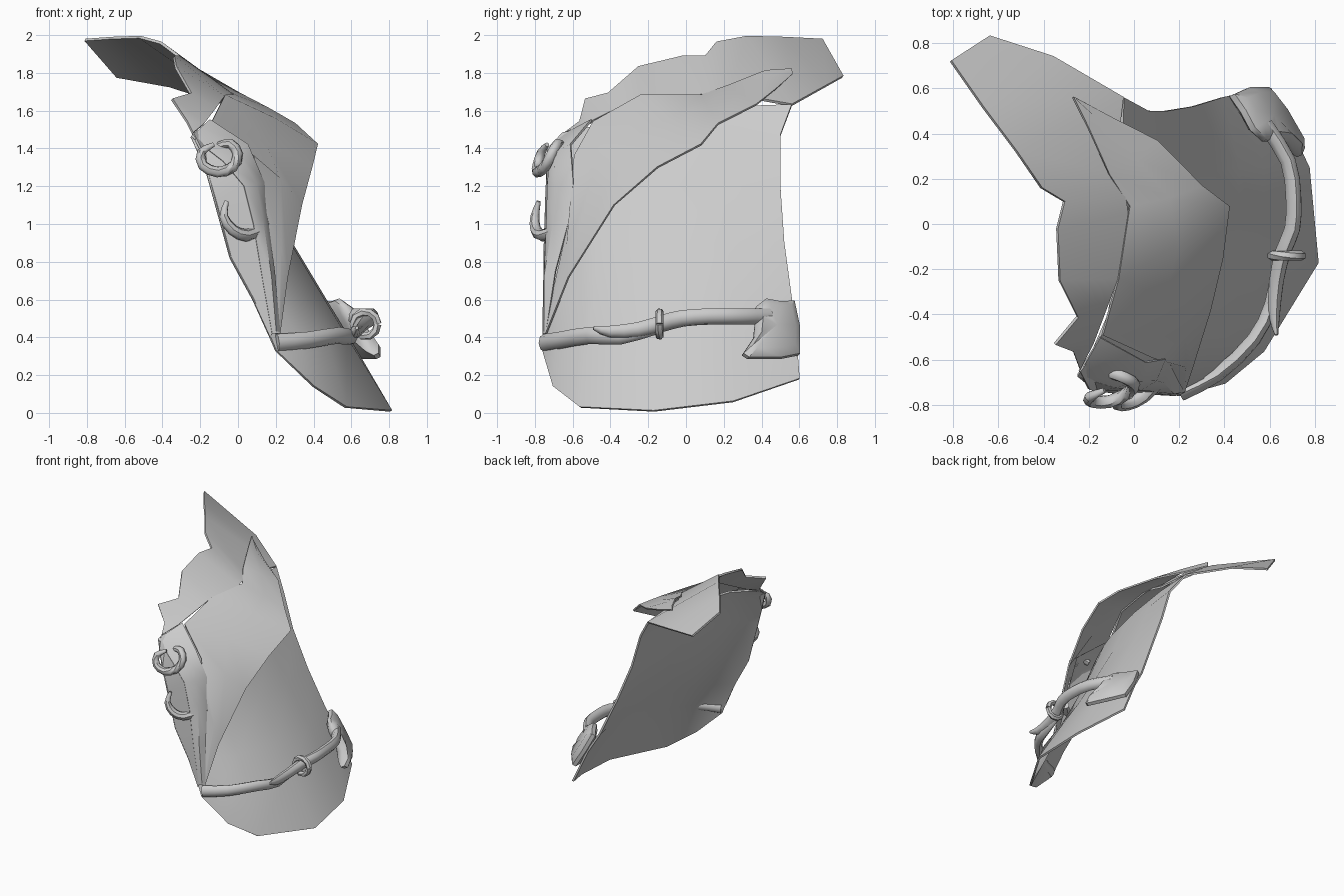
import bpy, bmesh, math
from mathutils import Vector

if "Cube" in bpy.data.objects:
    bpy.data.objects.remove(bpy.data.objects["Cube"])

grey = bpy.data.materials.new("plain_grey")
grey.diffuse_color = (0.6, 0.6, 0.6, 1)
grey.use_nodes = True
grey.node_tree.nodes["Principled BSDF"].inputs["Base Color"].default_value = grey.diffuse_color


def finish(name, bm, thick=0, angle=45):
    """Turn a bmesh into a named object, thicken it and shade it."""
    me = bpy.data.meshes.new(name)
    bm.to_mesh(me)
    bm.free()
    ob = bpy.data.objects.new(name, me)
    bpy.context.collection.objects.link(ob)
    ob.data.materials.append(grey)
    bpy.ops.object.select_all(action='DESELECT')
    ob.select_set(True)
    bpy.context.view_layer.objects.active = ob
    if thick:
        mod = ob.modifiers.new("thickness", 'SOLIDIFY')
        mod.thickness, mod.offset = thick, 0
        bpy.ops.object.modifier_apply(modifier=mod.name)
    bpy.ops.object.shade_smooth_by_angle(angle=math.radians(angle))
    return ob


def sheet(name, rows, thick=0.015):
    """Panel lofted through rows of points, given some thickness."""
    bm = bmesh.new()
    grid = [[bm.verts.new(p) for p in r] for r in rows]
    for a, b in zip(grid, grid[1:]):
        for i in range(len(a) - 1):
            bm.faces.new((a[i], a[i + 1], b[i + 1], b[i]))
    bmesh.ops.remove_doubles(bm, verts=bm.verts, dist=0.001)
    bmesh.ops.recalc_face_normals(bm, faces=bm.faces)
    return finish(name, bm, thick)


def between(a, b, bulge, direction):
    """Middle row of a panel, pushed out along a direction."""
    d = Vector(direction).normalized() * bulge
    out = [(Vector(p) + Vector(q)) / 2 + d for p, q in zip(a, b)]
    out[0] -= d
    out[-1] -= d
    return out


def smooth_path(pts, steps):
    """Catmull-Rom resampling of (x, y, z, radius) points."""
    p = [Vector(q) for q in pts]
    p = [2 * p[0] - p[1]] + p + [2 * p[-1] - p[-2]]
    out = []
    for i in range(1, len(p) - 2):
        a, b, c, d = p[i - 1:i + 3]
        for k in range(steps):
            t = k / steps
            out.append(0.5 * (2 * b + (c - a) * t + (2 * a - 5 * b + 4 * c - d) * t * t + (3 * b - a - 3 * c + d) * t ** 3))
    return out + [p[-2]]


def tube(name, pts, radii, sides=8, flat=1.0, steps=2):
    """Tapered bar swept along a path; flat < 1 thins it sideways."""
    path = smooth_path([(*p, r) for p, r in zip(pts, radii)], steps)
    pos = [q.to_3d() for q in path]
    bm = bmesh.new()
    rings = []
    for i, p in enumerate(pos):
        t = (pos[min(i + 1, len(pos) - 1)] - pos[max(i - 1, 0)]).normalized()
        side = t.cross(Vector((0.3, 0.1, 1)) if flat < 1 else Vector((0.5, 0.8, 0.3))).normalized()
        up = side.cross(t).normalized()
        rings.append([bm.verts.new(p + path[i][3] * (side * flat * math.cos(a) + up * math.sin(a)))
                      for a in [2 * math.pi * k / sides for k in range(sides)]])
    for a, b in zip(rings, rings[1:]):
        for k in range(sides):
            bm.faces.new((a[k], a[(k + 1) % sides], b[(k + 1) % sides], b[k]))
    bm.faces.new(rings[0])
    bm.faces.new(rings[-1])
    bmesh.ops.recalc_face_normals(bm, faces=bm.faces)
    return finish(name, bm)


# Main side panel, hem to neckline, front edge to back edge
sheet("coat_panel", [
    [(.2, -.755, .33), (.4, -.7, .14), (.57, -.56, .03), (.81, -.17, 0.01), (.77, .25, .06), (.6, .6, .18)],
    [(.17, -.75, .4), (.31, -.68, .4), (.46, -.52, .4), (.57, -.15, .4), (.57, .25, .42), (.48, .58, .45)],
    [(.08, -.75, .6), (.2, -.66, .6), (.33, -.48, .6), (.45, -.12, .6), (.46, .25, .6), (.39, .56, .6)],
    [(-.04, -.75, .82), (.06, -.65, .88), (.17, -.47, .9), (.27, -.12, .9), (.28, .22, .9), (.26, .52, .9)],
    [(-.13, -.74, 1.15), (-.05, -.63, 1.2), (.03, -.45, 1.2), (.1, -.12, 1.2), (.12, .2, 1.2), (.14, .5, 1.2)],
    [(-.2, -.73, 1.4), (-.13, -.6, 1.42), (-.06, -.42, 1.44), (-.01, -.12, 1.46), (.01, .2, 1.48), (.06, .5, 1.47)],
    [(-.24, -.65, 1.48), (-.18, -.56, 1.5), (-.11, -.4, 1.53), (-.06, -.06, 1.57), (-.06, .25, 1.62), (-.05, .56, 1.63)],
])

# Standing collar that sweeps back to a point
sheet("collar", [
    [(-.24, -.64, 1.48), (-.18, -.52, 1.53), (-.12, -.36, 1.61), (-.075, -.24, 1.672), (-.03, .05, 1.675),
     (-.04, .12, 1.69), (-.09, .22, 1.69), (-.05, .56, 1.63), (-.36, .74, 1.73), (-.64, .83, 1.78)],
    [(-.27, -.56, 1.54), (-.35, -.53, 1.66), (-.25, -.41, 1.69), (-.33, -.25, 1.83), (-.34, -.02, 1.885),
     (-.31, .1, 1.885), (-.41, .16, 1.96), (-.52, .32, 1.99), (-.67, .52, 1.985), (-.81, .72, 1.975)],
])

# Wide folded lapel
inner = [(.2, -.75, .42), (.16, -.62, 1.0), (.08, -.59, 1.36), (-.14, -.49, 1.54), (-.07, -.24, 1.68),
         (-.02, .08, 1.68), (-.11, .22, 1.73), (-.2, .42, 1.81), (-.27, .56, 1.82)]
outer = [(.22, -.74, .42), (.26, -.62, .72), (.335, -.38, 1.1), (.39, -.15, 1.3), (.42, .08, 1.42),
         (.3, .17, 1.53), (.1, .37, 1.63), (-.1, .47, 1.71), (-.27, .56, 1.79)]
sheet("lapel", [outer, between(inner, outer, .02, (1, -.6, .5)), inner], .012)

# Rounded facing down the front opening
edge = [(.18, -.755, .42), (.13, -.75, .7), (.08, -.735, 1.0), (.03, -.73, 1.2), (-.08, -.72, 1.33), (-.25, -.67, 1.46)]
fold = [(.22, -.74, .42), (.19, -.69, .75), (.15, -.61, 1.05), (.135, -.595, 1.22), (.05, -.61, 1.42), (-.15, -.5, 1.55)]
sheet("front_facing", [fold, between(edge, fold, .03, (.5, -1, 0)), edge], .012)
# Web between the front edge and the facing
sheet("front_edge_web", [edge, [(.17, -.755, .4), (.08, -.75, .6), (-.04, -.75, .82), (-.12, -.74, 1.1),
                                (-.17, -.735, 1.28), (-.24, -.67, 1.46)]], .01)

# Curled hooks on the front edge
tube("upper_hook", [(-.1, -.66, 1.41), (-.04, -.68, 1.425), (0, -.71, 1.37), (-.03, -.75, 1.3), (-.11, -.785, 1.275),
                    (-.185, -.785, 1.31), (-.195, -.765, 1.38), (-.13, -.735, 1.42)],
     [.025, .027, .028, .03, .03, .028, .024, .012])
tube("lower_hook", [(-.06, -.78, 1.12), (-.075, -.8, 1.04), (-.03, -.795, .97), (.04, -.76, .94), (.12, -.68, .96)],
     [.012, .024, .03, .033, .033])

# Belt strap, axe handle and the loop that holds them
tube("belt_strap", [(.205, -.75, .37), (.37, -.665, .385), (.53, -.51, .41), (.605, -.35, .40), (.63, -.14, .44)],
     [.048, .045, .045, .04, .02], flat=.7)
tube("axe_handle", [(.63, -.49, .45), (.62, -.4, .43), (.63, -.25, .44), (.66, -.12, .475), (.70, -.02, .5),
                    (.705, .12, .51), (.68, .28, .51), (.58, .44, .51)],
     [.01, .033, .042, .045, .045, .045, .045, .045], flat=.8)
tube("belt_loop", [(.675 + .065 * math.cos(a), -.14, .47 + .065 * math.sin(a))
                   for a in [2 * math.pi * k / 10 for k in range(11)]], [.022] * 11, sides=6, steps=1)

# Axe head hanging against the coat
profile = [(.37, .56), (.42, .6), (.5, .585), (.57, .59), (.6, .45), (.6, .31), (.5, .29), (.33, .29), (.3, .31),
           (.36, .4), (.37, .5)]
cy, cz = .47, .45


def head_point(y, z, lift):
    x = .525 + (.6 - z) * .62 + (.42 - max(y, .38)) * .65
    return (x + lift, y + lift * .4, z + lift * .5)


layers = [(0.0, -.035), (.75, -.035), (1, -.012), (1, .012), (.75, .035), (0.0, .035)]
sheet("axe_head", [[head_point(cy + (y - cy) * s, cz + (z - cz) * s, d) for y, z in profile + profile[:1]]
                   for s, d in layers], 0)
